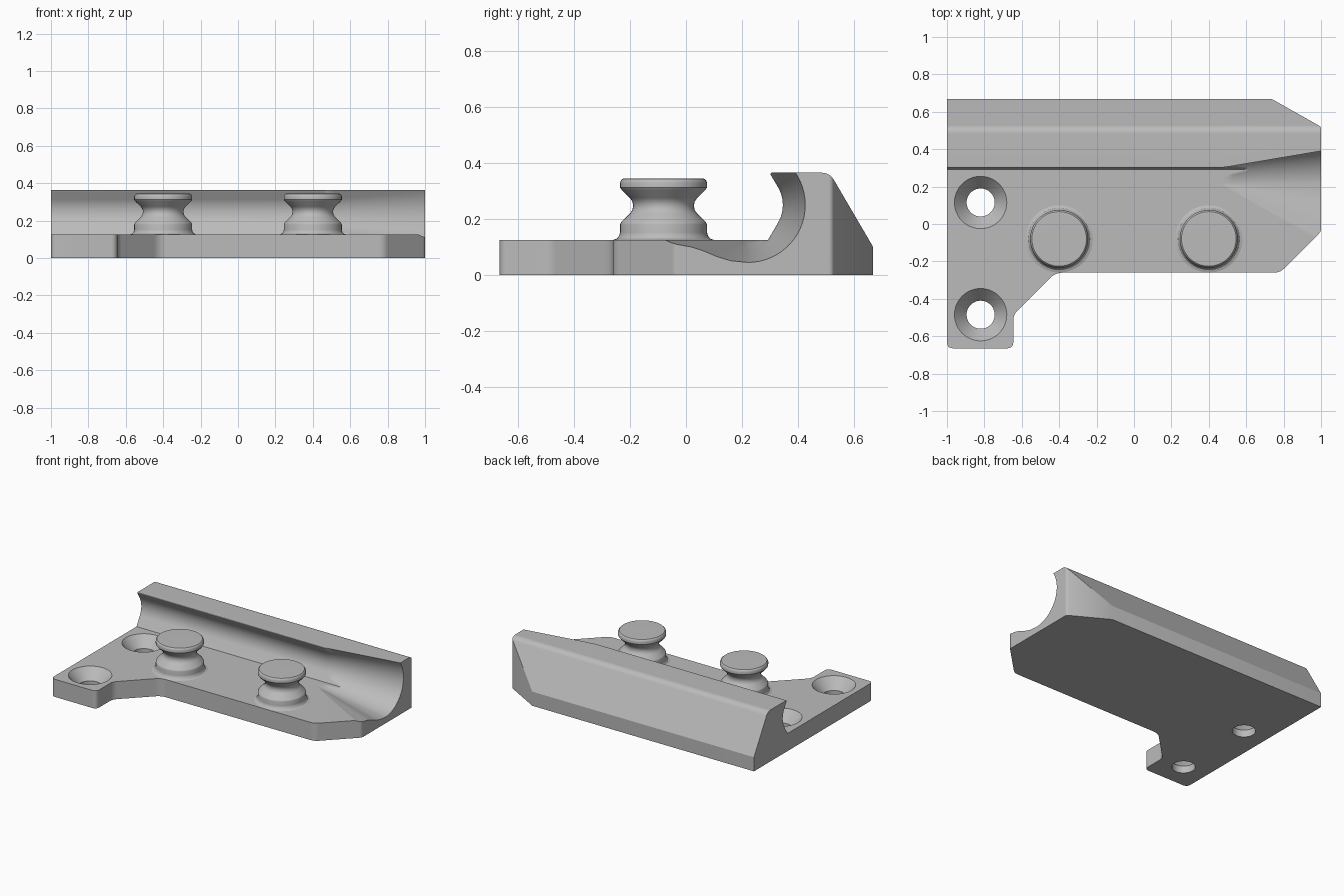
import bpy
import bmesh
from math import cos, sin, pi, radians
from mathutils import Vector

cube = bpy.data.objects.get("Cube")
if cube:
    bpy.data.objects.remove(cube, do_unlink=True)

grey = bpy.data.materials.new("plain grey")
grey.use_nodes = True
colour = (0.5, 0.5, 0.5, 1)
grey.diffuse_color = colour
grey.node_tree.nodes["Principled BSDF"].inputs["Base Color"].default_value = colour


def loft(name, rings):
    """Skin a closed solid through rings of equal point count."""
    bm = bmesh.new()
    rows = [[bm.verts.new(p) for p in ring] for ring in rings]
    n = len(rows[0])
    for a, b in zip(rows, rows[1:]):
        for i in range(n):
            j = (i + 1) % n
            bm.faces.new((a[i], a[j], b[j], b[i]))
    bm.faces.new(rows[0])
    bm.faces.new(rows[-1])
    bmesh.ops.recalc_face_normals(bm, faces=bm.faces)
    mesh = bpy.data.meshes.new(name)
    bm.to_mesh(mesh)
    bm.free()
    mesh.materials.append(grey)
    obj = bpy.data.objects.new(name, mesh)
    bpy.context.collection.objects.link(obj)
    return obj


def lathe(name, x, y, profile, sides=48):
    return loft(name, [[(x + r * cos(2 * pi * i / sides), y + r * sin(2 * pi * i / sides), z)
                        for i in range(sides)] for r, z in profile])


def arc(cx, cy, r, start, end, steps):
    return [(cx + r * cos(radians(start + (end - start) * i / steps)),
             cy + r * sin(radians(start + (end - start) * i / steps)))
            for i in range(steps + 1)]


def rounded(corners, steps=5):
    """Outline from (x, y, setback); a setback softens that corner."""
    out = []
    for i, (x, y, d) in enumerate(corners):
        p = Vector((x, y))
        if not d:
            out.append((x, y))
            continue
        a = p + (Vector(corners[i - 1][:2]) - p).normalized() * d
        b = p + (Vector(corners[(i + 1) % len(corners)][:2]) - p).normalized() * d
        for k in range(steps + 1):
            t = k / steps
            out.append(tuple(a * (1 - t) ** 2 + p * 2 * t * (1 - t) + b * t * t))
    return out


def carve(obj, tool, operation):
    mod = obj.modifiers.new(operation, "BOOLEAN")
    mod.operation, mod.solver, mod.object = operation, "EXACT", tool
    bpy.context.view_layer.objects.active = obj
    bpy.ops.object.modifier_apply(modifier=mod.name)
    bpy.data.objects.remove(tool, do_unlink=True)


def smooth(obj):
    bpy.ops.object.select_all(action="DESELECT")
    obj.select_set(True)
    bpy.context.view_layer.objects.active = obj
    bpy.ops.object.shade_smooth_by_angle(angle=radians(30))
    obj.modifiers.new("even shading", "WEIGHTED_NORMAL").keep_sharp = True


# Plate and hooked rail: side profile run along the length
CY, CZ, R = 0.22, 0.25, 0.125
side = [(-0.7, 0), (-0.7, 0.125), (0.292, 0.125)]
side += arc(CY, CZ, R, -30, 30, 12)
side += rounded([(0.328, 0.3125, 0), (0.297, 0.365, 0.012), (0.512, 0.365, 0.03),
                 (0.667, 0.1, 0), (0.667, 0, 0)])[1:]
body = loft("mounting_plate_with_rail", [[(x, y, z) for y, z in side] for x in (-1.1, 1.1)])

# Plan outline trims the plate
plan = rounded([(-1, -0.665, 0.035), (-0.645, -0.665, 0.035), (-0.645, -0.485, 0.03),
                (-0.42, -0.26, 0.04), (0.78, -0.26, 0.03), (1, -0.04, 0.015),
                (1, 0.52, 0.012), (0.73, 0.7, 0), (-1, 0.7, 0)])
plan = rounded([(-1, -0.665, 0.035), (-0.645, -0.665, 0.035), (-0.645, -0.485, 0.03),
                (-0.42, -0.26, 0.04), (0.78, -0.26, 0.03), (1, -0.04, 0.015),
                (1, 0.52, 0.012), (0.73, 0.672, 0), (0.73, 0.7, 0), (-1, 0.7, 0)])
carve(body, loft("plan_trim", [[(x, y, z) for x, y in plan] for z in (-0.1, 0.5)]), "INTERSECT")


# Flared mouth at the end of the groove, with a soft lip onto the plate
def mouth_section(t):
    s = max(t, 0.01)
    r = 0.123 + 0.082 * t
    lip = [(-0.1, 0.127), (-0.07, 0.118), (-0.03, 0.109), (0.02, 0.1),
           (0.06, 0.087), (0.11, 0.066), (0.16, 0.051)]
    pts = [(CY + (y - CY) * s, 0.127 + (z - 0.127) * s) for y, z in lip]
    pts += arc(CY, CZ, r, -90, 30, 20)
    y, z = pts[-1]
    pts.append((y - (0.42 - z) / 1.732, 0.42))
    pts.append((pts[0][0], 0.42))
    return [(0.44 + 0.56 * t, y, z) for y, z in pts]


carve(body, loft("mouth_cutter", [mouth_section(1.05 * i / 7) for i in range(8)]), "DIFFERENCE")

# Countersunk screw holes
for y in (0.115, -0.485):
    hole = lathe("hole_cutter", -0.82, y,
                 [(0.075, -0.05), (0.075, 0.05), (0.14, 0.125), (0.14, 0.2)])
    carve(body, hole, "DIFFERENCE")
smooth(body)

# Spool-shaped posts
spool = [(0.18, 0.115), (0.18, 0.125), (0.166, 0.13), (0.158, 0.14), (0.155, 0.152), (0.155, 0.18),
         (0.15, 0.19), (0.12, 0.219), (0.111, 0.232), (0.108, 0.247), (0.111, 0.262),
         (0.12, 0.275), (0.148, 0.302), (0.155, 0.312), (0.155, 0.328),
         (0.152, 0.337), (0.146, 0.343), (0.137, 0.345)]
for name, x in (("right_post", -0.4), ("left_post", 0.4)):
    smooth(lathe(name, x, -0.08, spool))
